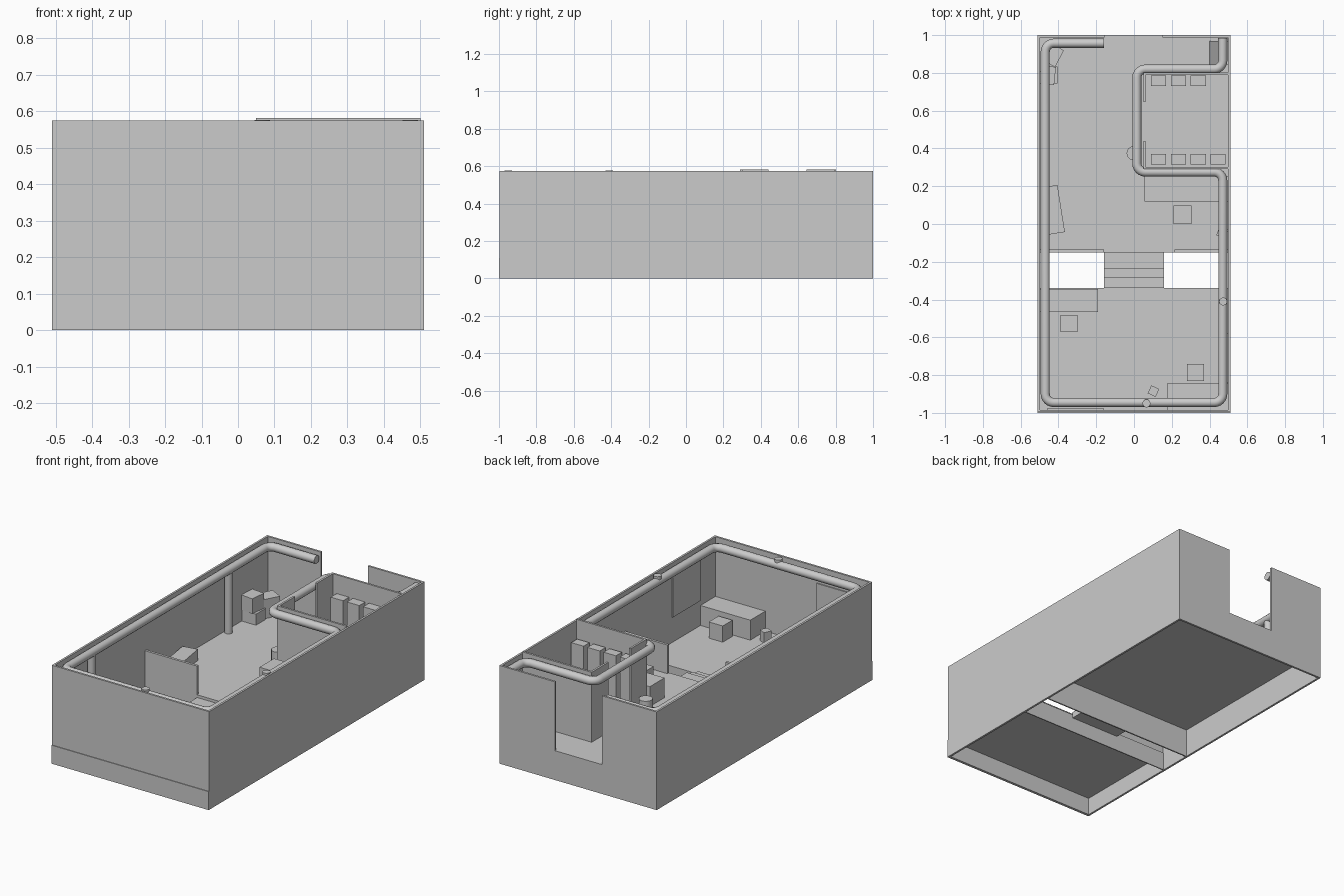
import bpy, math
from mathutils import Vector

if "Cube" in bpy.data.objects:
    bpy.data.objects.remove(bpy.data.objects["Cube"])

LOW, HIGH, TOP = 0.108, 0.172, 0.575   # lower floor, upper floor, wall top


def box(name, x0, x1, y0, y1, z0, z1, rot=0):
    bpy.ops.mesh.primitive_cube_add(size=1, location=((x0+x1)/2, (y0+y1)/2, (z0+z1)/2),
                                    rotation=(0, 0, math.radians(rot)))
    o = bpy.context.object
    o.name = name
    o.scale = (x1-x0, y1-y0, z1-z0)
    bpy.ops.object.transform_apply(location=False, rotation=False, scale=True)
    return o


def crate(name, x, y, w, d, z0, z1, rot):
    return box(name, x-w/2, x+w/2, y-d/2, y+d/2, z0, z1, rot)


def cylinder(name, x, y, r, z0, z1):
    bpy.ops.mesh.primitive_cylinder_add(vertices=24, radius=r, depth=z1-z0,
                                        location=(x, y, (z0+z1)/2))
    o = bpy.context.object
    o.name = name
    bpy.ops.object.shade_smooth_by_angle()
    return o


def pipe(name, corners, z, r, bend):
    # path with rounded corners, swept as a tube
    p = [Vector((x, y, z)) for x, y in corners]
    path = [p[0]]
    for a, b, c in zip(p, p[1:], p[2:]):
        s, e = b+(a-b).normalized()*bend, b+(c-b).normalized()*bend
        for i in range(7):
            t = i/6*math.pi/2
            centre = s+e-b
            path.append(centre+(s-centre)*math.cos(t)+(e-centre)*math.sin(t))
    path.append(p[-1])
    cu = bpy.data.curves.new(name, 'CURVE')
    cu.dimensions = '3D'
    cu.bevel_depth = r
    cu.bevel_resolution = 4
    cu.use_fill_caps = True
    sp = cu.splines.new('POLY')
    sp.points.add(len(path)-1)
    for q, v in zip(sp.points, path):
        q.co = (*v, 1)
    o = bpy.data.objects.new(name, cu)
    bpy.context.collection.objects.link(o)
    return o


# outer shell
for side, s in (("left", -1), ("right", 1)):
    xs = sorted((s*0.498, s*0.51))
    box(side+"_wall", *xs, -0.995, 1, 0, TOP)
box("front_wall", -0.51, 0.51, -0.996, -0.984, LOW, TOP)
box("front_base", -0.51, 0.51, -1, -0.984, 0, LOW)
box("back_wall_left", -0.51, -0.155, 0.988, 1, HIGH, TOP)
box("back_wall_right", 0.15, 0.51, 0.988, 1, HIGH, TOP)
box("back_base", -0.51, 0.51, 0.988, 1, 0, HIGH)

# split level floors with their skirts
box("lower_floor", -0.5, 0.5, -0.99, -0.338, LOW-0.005, LOW)
box("upper_floor", -0.5, 0.5, -0.15, 0.99, HIGH-0.005, HIGH)
box("lower_floor_skirt", -0.5, 0.5, -0.344, -0.338, 0, LOW)
box("upper_floor_skirt", -0.5, 0.5, -0.15, -0.142, 0, HIGH)

# steps and the low walls beside them
for i, y in enumerate((-0.338, -0.285, -0.235)):
    box("step_%d" % i, -0.16, 0.16, y, -0.15, LOW-0.02, LOW+0.016*(i+1))
box("low_wall_left", -0.5, -0.16, -0.15, -0.135, HIGH, 0.34)
box("low_wall_right", 0.215, 0.5, -0.15, -0.135, HIGH, 0.34)

# equipment room
box("room_front_wall", 0.05, 0.5, 0.29, 0.302, HIGH, 0.582)
box("room_back_wall", 0.05, 0.5, 0.79, 0.802, HIGH, 0.582)
for name, y0, y1 in (("front", 0.302, 0.44), ("back", 0.645, 0.79)):
    box("room_side_wall_"+name, 0.05, 0.062, y0, y1, HIGH, 0.582)
for row, y0, n in (("front", 0.315, 4), ("back", 0.73, 3)):
    for i in range(n):
        x = 0.09+0.105*i
        box("cabinet_%s_%d" % (row, i), x, x+0.08, y0, y0+0.055, HIGH, 0.475)

# sloped unit in the back corner
lean = box("sloped_unit", 0.40, 0.498, 0.845, 0.97, HIGH, 0.36)
for v in lean.data.vertices:
    if v.co.z > 0 and v.co.x < 0:
        v.co.x += 0.05

# service pipe, its drops and valves
pipe("service_pipe", [(-0.16, 0.957), (-0.47, 0.957), (-0.47, -0.945), (0.47, -0.945),
                      (0.47, 0.275), (0.015, 0.275), (0.015, 0.82), (0.47, 0.82),
                      (0.47, 0.985)], 0.541, 0.024, 0.045)
for i, y in enumerate((0.59, -0.68)):
    cylinder("drop_pipe_%d" % i, -0.474, y, 0.022, HIGH if y > 0 else LOW, 0.54)
cylinder("front_valve", 0.066, -0.95, 0.021, 0.54, 0.576)
cylinder("side_valve", 0.472, -0.41, 0.021, 0.54, 0.576)

# desks and seats
box("upper_desk", 0.055, 0.498, 0.12, 0.255, HIGH, 0.288)
box("upper_seat", 0.21, 0.305, 0.0, 0.097, HIGH, 0.268)
box("lower_left_desk", -0.498, -0.19, -0.465, -0.344, LOW, 0.222)
box("lower_left_seat", -0.388, -0.298, -0.572, -0.482, LOW, 0.203)
box("lower_right_desk", 0.175, 0.498, -0.984, -0.845, LOW, 0.225)
box("lower_right_seat", 0.28, 0.37, -0.83, -0.74, LOW, 0.203)
crate("bench", -0.43, 0.075, 0.09, 0.252, HIGH, 0.237, 9)
cylinder("round_stool", -0.002, 0.375, 0.037, HIGH, 0.28)

# loose crates
crate("waste_box", 0.103, -0.885, 0.046, 0.046, LOW, 0.17, -25)
crate("side_box", 0.468, -0.045, 0.05, 0.05, HIGH, 0.235, -20)
crate("lower_crate", -0.45, 0.79, 0.09, 0.09, HIGH, 0.237, 0)
crate("upper_crate", -0.458, 0.788, 0.08, 0.095, 0.237, 0.325, -6)
crate("turned_crate", -0.432, 0.895, 0.085, 0.1, HIGH, 0.285, -28)

# wall boards
box("right_wall_board", 0.492, 0.498, -0.84, -0.58, 0.257, 0.5)
box("front_wall_board", -0.46, -0.16, -0.984, -0.978, 0.25, 0.48)
